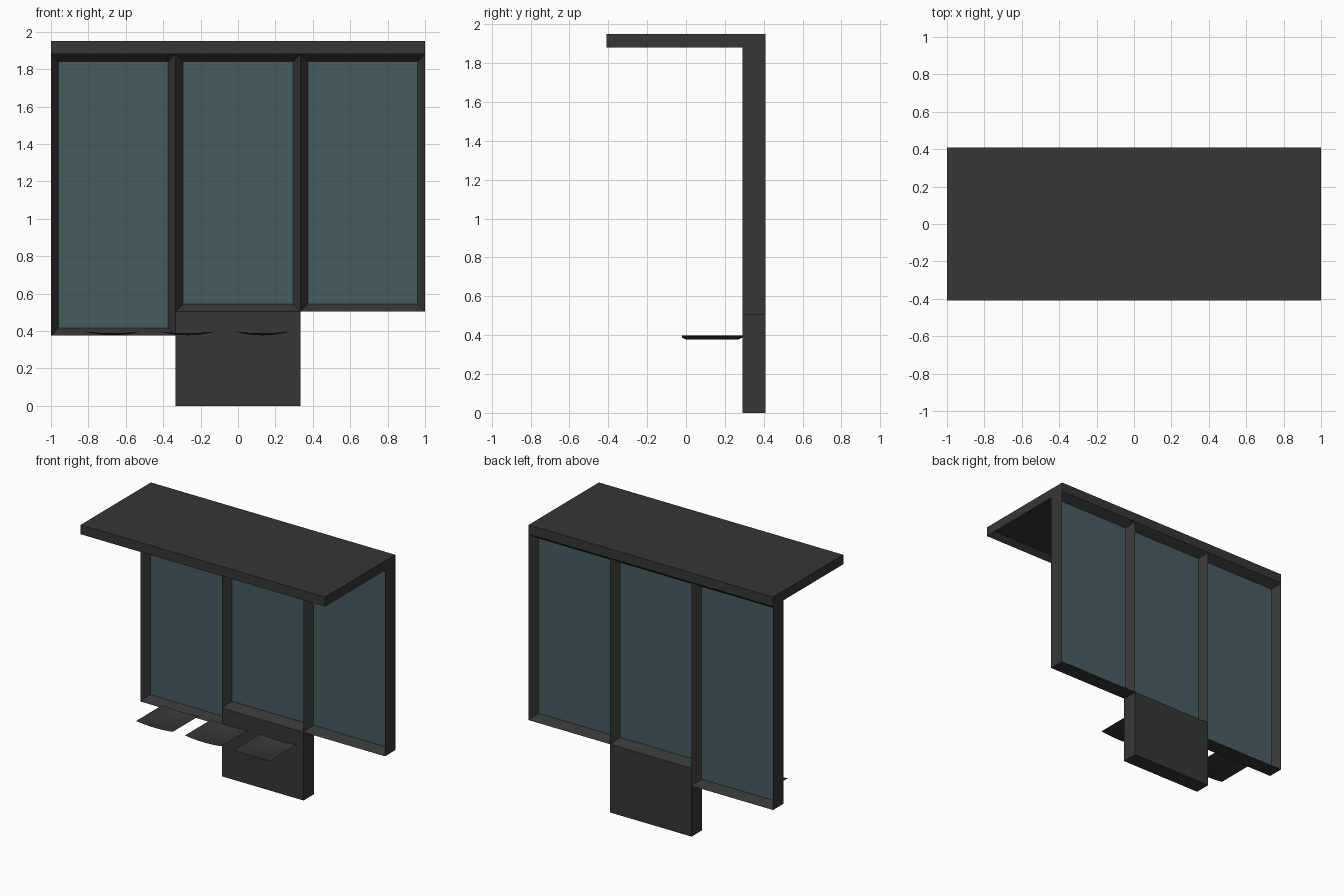
import bpy
import bmesh
from mathutils import Vector

cube = bpy.data.objects.get("Cube")
if cube:
    bpy.data.objects.remove(cube, do_unlink=True)


def material(name, rgb):
    mat = bpy.data.materials.new(name)
    mat.use_nodes = True
    mat.diffuse_color = (*rgb, 1)
    mat.node_tree.nodes["Principled BSDF"].inputs["Base Color"].default_value = (*rgb, 1)
    return mat


charcoal = material("charcoal metal", (0.037, 0.037, 0.037))
tinted = material("tinted glass", (0.059, 0.107, 0.12))


def finish(name, bm):
    mesh = bpy.data.meshes.new(name)
    bm.to_mesh(mesh)
    bm.free()
    mesh.materials.append(charcoal)
    mesh.materials.append(tinted)
    obj = bpy.data.objects.new(name, mesh)
    bpy.context.collection.objects.link(obj)
    return obj


def box(name, low, high, recessed=(), rim=0.04, depth=0.0, pane=0):
    """Box whose faces along the recessed directions are inset and sunk."""
    low, high = Vector(low), Vector(high)
    bm = bmesh.new()
    bmesh.ops.create_cube(bm, size=1)
    for v in bm.verts:
        v.co = (low + high) / 2 + v.co * (high - low)
    bm.normal_update()
    faces = [f for f in bm.faces for d in recessed if f.normal.dot(Vector(d)) > 0.9]
    if faces:
        bmesh.ops.inset_individual(bm, faces=faces, thickness=rim, depth=-depth,
                                   use_even_offset=True)
        for f in faces:
            f.material_index = pane
    return finish(name, bm)


FRONT, BACK, TOP = 0.29, 0.41, 1.95
EAVES = 1.88
THIRD = 1 / 3

# Roof with a recessed underside
box("roof", (-1, -BACK, EAVES), (1, BACK, TOP), [(0, 0, -1)], depth=0.035)

# Framed glass panels, recessed from both sides
for name, x, bottom in (("right_panel", -1, 0.375),
                        ("centre_panel", -THIRD, 0.505),
                        ("left_panel", THIRD, 0.505)):
    box(name, (x, FRONT, bottom), (x + 2 * THIRD, BACK, EAVES),
        [(0, -1, 0), (0, 1, 0)], depth=0.057, pane=1)

# Solid base under the centre panel
box("base", (-THIRD, FRONT, 0), (THIRD, BACK, 0.505))


# Shallow dished seats: thin sheets sagging across their width
def seat(name, centre, half=0.15, steps=12):
    bm = bmesh.new()
    rows = []
    for y, sag in ((-0.02, 0.01), (0.0, 0.021), (0.27, 0.021), (0.29, 0.01)):
        row = []
        for i in range(steps + 1):
            u = 2 * i / steps - 1
            row.append(bm.verts.new((centre + half * u, y, 0.398 - sag * (1 - u * u))))
        rows.append(row)
    for a, b in zip(rows, rows[1:]):
        for i in range(steps):
            f = bm.faces.new((a[i], a[i + 1], b[i + 1], b[i]))
            f.smooth = True
    return finish(name, bm)


for name, x in (("right_seat", -0.67), ("middle_seat", -0.27), ("left_seat", 0.13)):
    seat(name, x)
